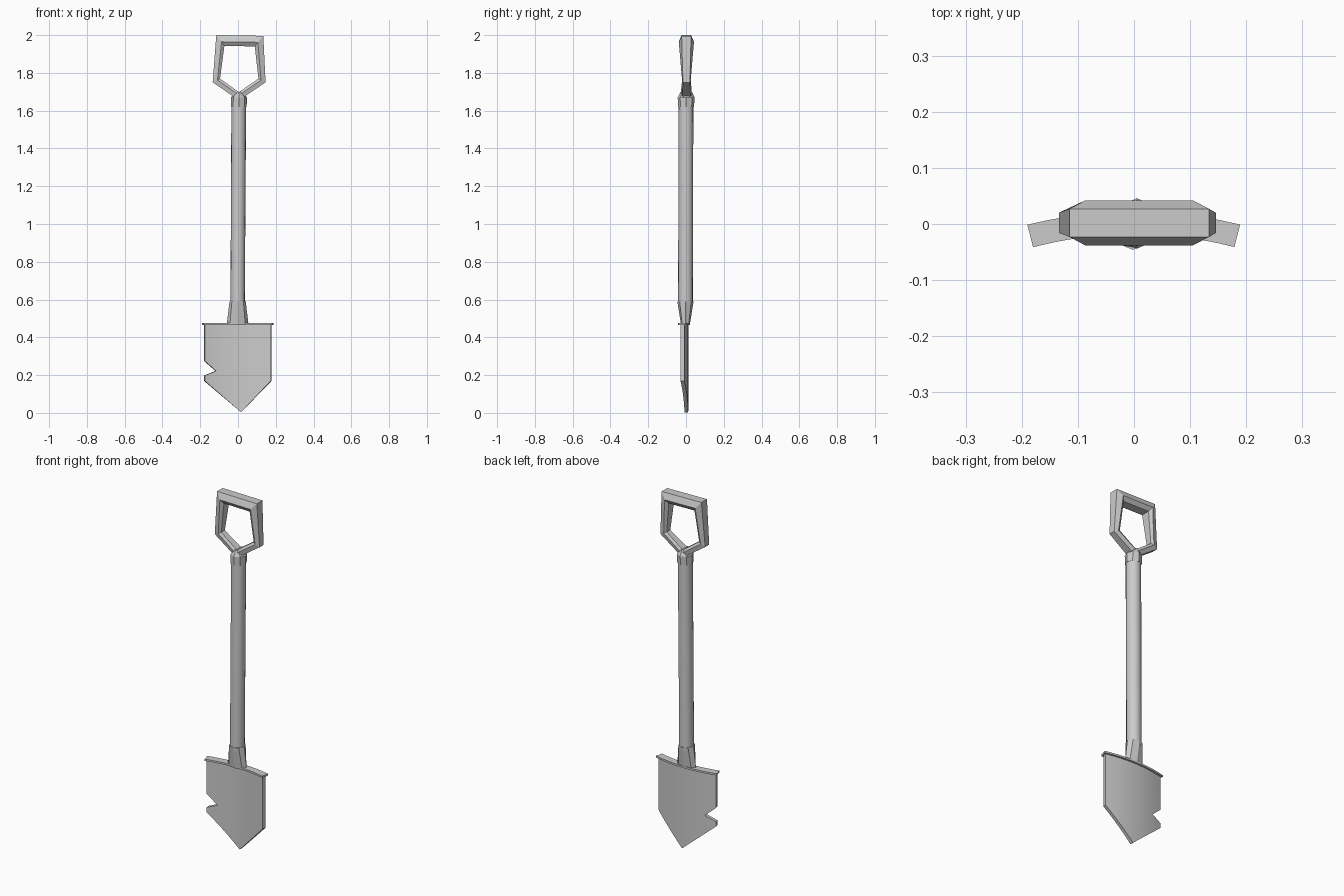
import bpy, bmesh, math

if "Cube" in bpy.data.objects:
    bpy.data.objects.remove(bpy.data.objects["Cube"])


def finish(name, bm, smooth=None):
    bmesh.ops.recalc_face_normals(bm, faces=bm.faces)
    me = bpy.data.meshes.new(name)
    bm.to_mesh(me)
    bm.free()
    ob = bpy.data.objects.new(name, me)
    bpy.context.collection.objects.link(ob)
    if smooth:
        bpy.context.view_layer.objects.active = ob
        ob.select_set(True)
        bpy.ops.object.shade_smooth_by_angle(angle=math.radians(smooth))
        ob.select_set(False)
    return ob


def loft(name, rings, sides, smooth=None):
    """Rings are (x, y, z, radius_x, radius_y)."""
    bm = bmesh.new()
    loops = []
    for x, y, z, rx, ry in rings:
        angs = [2 * math.pi * i / sides for i in range(sides)]
        loops.append([bm.verts.new((x + rx * math.cos(a), y + ry * math.sin(a), z)) for a in angs])
    for a, b in zip(loops, loops[1:]):
        for i in range(sides):
            j = (i + 1) % sides
            bm.faces.new((a[i], a[j], b[j], b[i]))
    bm.faces.new(loops[0])
    bm.faces.new(loops[-1])
    return finish(name, bm, smooth)


def bent_plate(name, outline, thick):
    """Extrude an xz outline, slice it into strips and bow it backwards."""
    bm = bmesh.new()
    f = bm.faces.new([bm.verts.new((x, -thick / 2, z)) for x, z in outline])
    r = bmesh.ops.extrude_face_region(bm, geom=[f], use_keep_orig=True)
    for v in r['geom']:
        if isinstance(v, bmesh.types.BMVert):
            v.co.y = thick / 2
    bmesh.ops.triangulate(bm, faces=bm.faces)
    for i in range(-5, 6):
        bmesh.ops.bisect_plane(bm, geom=bm.verts[:] + bm.edges[:] + bm.faces[:],
                               plane_co=(i * 0.03 + 0.001, 0, 0), plane_no=(1, 0, 0))
    for v in bm.verts:
        x, d = v.co.x, v.co.y
        v.co.x = x + d * 0.25 * x / 0.18
        v.co.y = d + 0.002 - 0.022 * (x / 0.18) ** 2
    return finish(name, bm, 25)


# Blade with a chipped left edge, and the foot rest along its top
bent_plate("blade", [(-0.178, 0.47), (-0.178, 0.275), (-0.118, 0.222), (-0.178, 0.198),
                     (-0.178, 0.17), (0.016, 0.003), (0.176, 0.17), (0.176, 0.47)], 0.02)
bent_plate("foot_rest", [(-0.185, 0.475), (-0.185, 0.465), (0.184, 0.465), (0.184, 0.475)], 0.04)

# Socket, shaft and upper collar
loft("socket", [(-0.002, -0.003, 0.465, 0.058, 0.023), (-0.002, -0.003, 0.59, 0.043, 0.043)], 8)
loft("shaft", [(-0.002, -0.003, 0.57, 0.038, 0.039), (0.004, 0, 1.64, 0.039, 0.039)], 16, 30)
loft("upper_collar", [(0.004, 0, 1.62, 0.042, 0.042), (0.005, 0.001, 1.67, 0.042, 0.045),
                      (0.005, 0.001, 1.70, 0.016, 0.03)], 8)

# D-grip: five corners, each with a six-sided bar section
# corner: outer (x, z, half depth), ridge (x, z, half depth), inner (x, z, half depth)
corners = [
    ((-0.115, 2.0, 0.025), (-0.087, 1.965, 0.040), (-0.072, 1.943, 0.025)),
    ((0.134, 1.996, 0.025), (0.105, 1.962, 0.040), (0.089, 1.940, 0.025)),
    ((0.146, 1.75, 0.018), (0.122, 1.762, 0.023), (0.108, 1.770, 0.016)),
    ((0.005, 1.655, 0.022), (0.005, 1.682, 0.030), (0.005, 1.698, 0.020)),
    ((-0.134, 1.75, 0.018), (-0.109, 1.762, 0.023), (-0.095, 1.770, 0.016)),
]
bm = bmesh.new()
sections = []
for o, r, i in corners:
    pts = [(o, 1), (r, 1), (i, 1), (i, -1), (r, -1), (o, -1)]
    sections.append([bm.verts.new((p[0], 0.002 + s * p[2], p[1])) for p, s in pts])
for n in range(5):
    a, b = sections[n], sections[(n + 1) % 5]
    for k in range(6):
        m = (k + 1) % 6
        bm.faces.new((a[k], a[m], b[m], b[k]))
finish("grip", bm)
